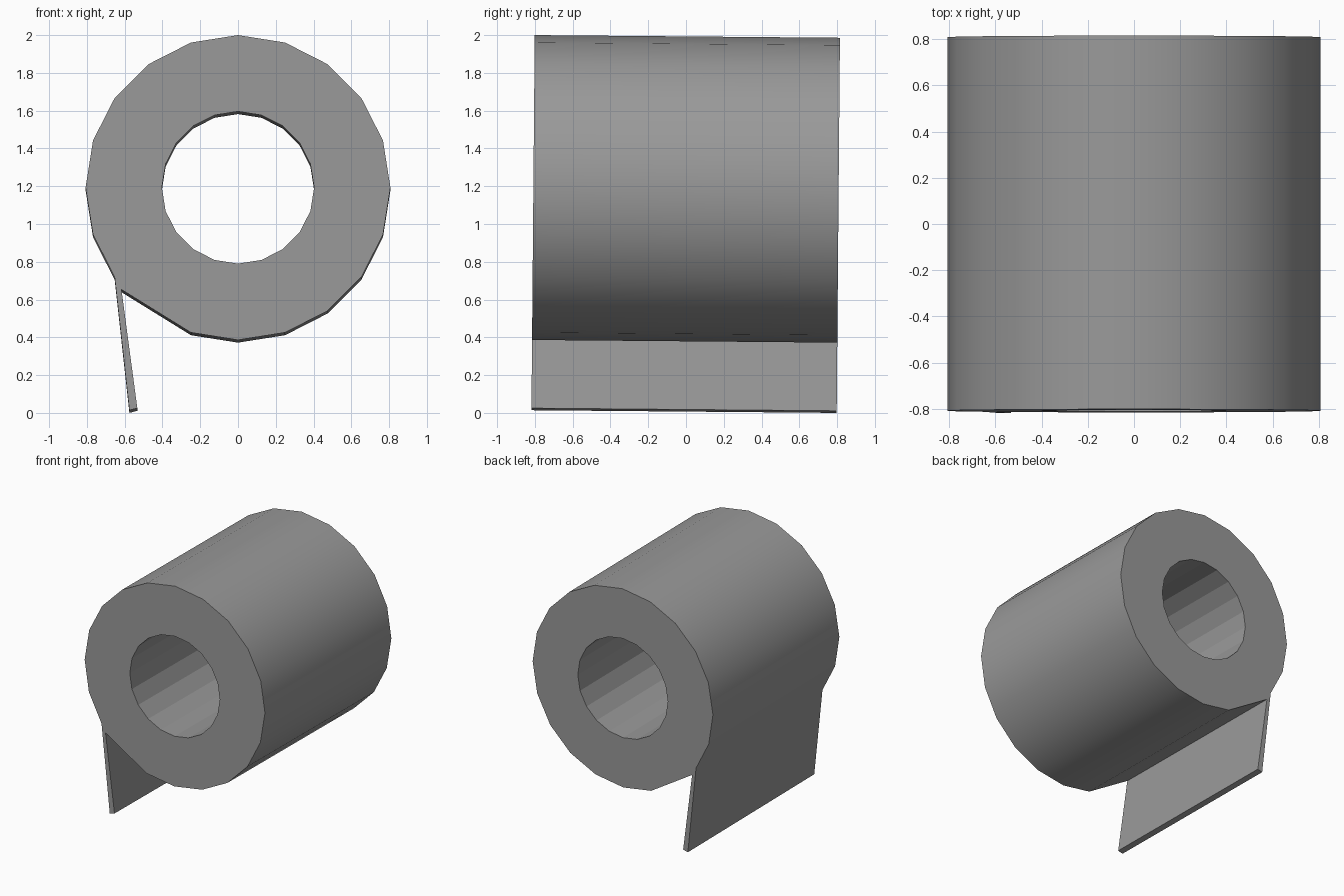
import bpy, bmesh, math
from mathutils import Matrix

if "Cube" in bpy.data.objects:
    bpy.data.objects.remove(bpy.data.objects["Cube"])

N, R_OUT, R_IN, HALF = 20, 0.807, 0.403, 0.808
bm = bmesh.new()


def ring(r, y):
    pts = [(r * math.cos(2 * math.pi * i / N), r * math.sin(2 * math.pi * i / N)) for i in range(N)]
    if r == R_OUT:
        pts[13] = (-0.617, -0.54)  # corner pulled over to meet the loose sheet
    return [bm.verts.new((x, y, z)) for x, z in pts]


def face(*verts, smooth=False):
    bm.faces.new(verts).smooth = smooth


# Roll rings and the bottom edge of the loose sheet, front and back
fo, bo = ring(R_OUT, -HALF), ring(R_OUT, HALF)
fi, bi = ring(R_IN, -HALF), ring(R_IN, HALF)
f_out, b_out = [bm.verts.new((-0.575, y, -1.179)) for y in (-HALF, HALF)]
f_in, b_in = [bm.verts.new((-0.533, y, -1.168)) for y in (-HALF, HALF)]

# Roll: end rings, core hole and smooth outer wall
for i in range(N):
    j = (i + 1) % N
    face(fo[i], fo[j], fi[j], fi[i])
    face(bo[j], bo[i], bi[i], bi[j])
    face(fi[i], fi[j], bi[j], bi[i])
    if i not in (11, 12):
        face(fo[j], fo[i], bo[i], bo[j], smooth=True)

# Loose sheet: one outer skin running off the roll, inner side, bottom and ends
face(fo[11], bo[11], bo[12], b_out, f_out, fo[12], smooth=True)
face(fo[13], f_in, b_in, bo[13])
face(f_out, b_out, b_in, f_in)
face(fo[12], f_out, f_in, fo[13])
face(bo[13], b_in, b_out, bo[12])

bmesh.ops.recalc_face_normals(bm, faces=bm.faces[:])
# The whole roll leans very slightly backwards
bm.transform(Matrix.Translation((0, 0, 1.186)) @ Matrix.Rotation(math.radians(-0.5), 4, 'X'))

mesh = bpy.data.meshes.new("paper_roll")
bm.to_mesh(mesh)
bm.free()

# Dark grey paper
mat = bpy.data.materials.new("dark_grey")
mat.diffuse_color = (0.32, 0.32, 0.32, 1)
mat.use_nodes = True
mat.node_tree.nodes["Principled BSDF"].inputs["Base Color"].default_value = mat.diffuse_color
mesh.materials.append(mat)
bpy.context.collection.objects.link(bpy.data.objects.new("paper_roll", mesh))
